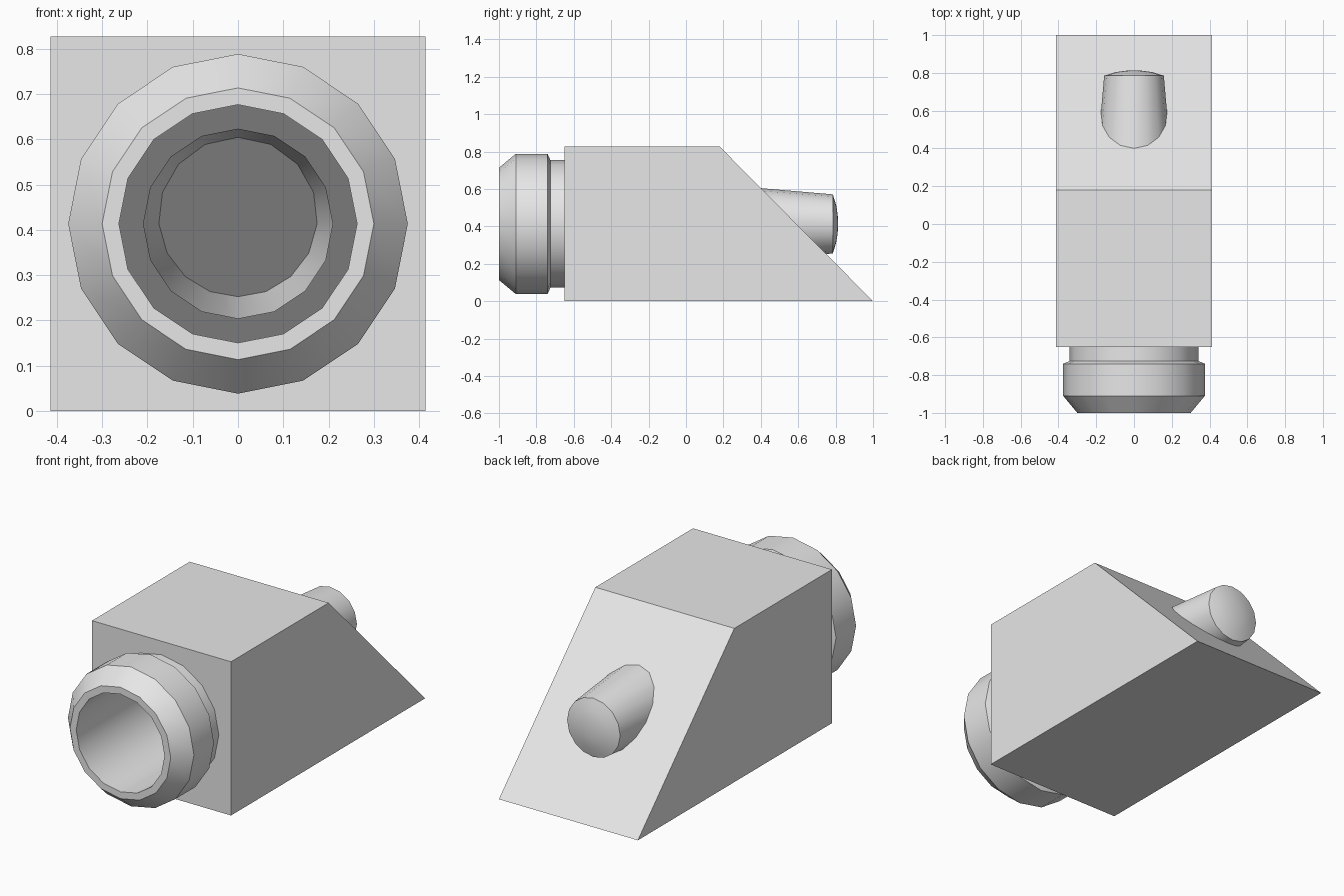
import bpy, bmesh
from math import sin, cos, tau, radians

cube = bpy.data.objects.get("Cube")
if cube:
    bpy.data.objects.remove(cube, do_unlink=True)

SIDES = 16
AXIS_Z = 0.4135
HALF_W = 0.4135
HEIGHT = 0.827
FRONT_Y = -0.65

grey = bpy.data.materials.new("light grey")
grey.use_nodes = True
grey.diffuse_color = (0.8, 0.8, 0.8, 1)
grey.node_tree.nodes["Principled BSDF"].inputs["Base Color"].default_value = (0.8, 0.8, 0.8, 1)


def finish(name, bm):
    mesh = bpy.data.meshes.new(name)
    bm.to_mesh(mesh)
    bm.free()
    mesh.materials.append(grey)
    obj = bpy.data.objects.new(name, mesh)
    bpy.context.collection.objects.link(obj)
    return obj


def ring(bm, r, y):
    angles = [tau * i / SIDES for i in range(SIDES)]
    return [bm.verts.new((r * sin(a), y, AXIS_Z + r * cos(a))) for a in angles]


def lathe(name, profile):
    """Turn a (radius, y) profile around the horizontal bore axis."""
    bm = bmesh.new()
    rings = [ring(bm, r, y) for r, y in profile]
    for a, b in zip(rings, rings[1:]):
        for i in range(SIDES):
            j = (i + 1) % SIDES
            bm.faces.new((a[i], a[j], b[j], b[i]))
    bmesh.ops.remove_doubles(bm, verts=bm.verts, dist=0.0001)
    obj = finish(name, bm)
    bpy.ops.object.select_all(action='DESELECT')
    obj.select_set(True)
    bpy.context.view_layer.objects.active = obj
    bpy.ops.object.shade_smooth_by_angle(angle=radians(30))
    return obj


# Hollow wedge body with a round opening in its front wall
bm = bmesh.new()
side = [(FRONT_Y, 0), (1, 0), (0.18, HEIGHT), (FRONT_Y, HEIGHT)]
right = [bm.verts.new((-HALF_W, y, z)) for y, z in side]
left = [bm.verts.new((HALF_W, y, z)) for y, z in side]
bm.faces.new(right)
bm.faces.new(left[::-1])
for i in range(3):
    bm.faces.new((right[i], left[i], left[i + 1], right[i + 1]))
border = [right[0], left[0], left[3], right[3]]
opening = ring(bm, 0.3, FRONT_Y)
edges = []
for loop in (border, opening):
    for a, b in zip(loop, loop[1:] + loop[:1]):
        edges.append(bm.edges.get((a, b)) or bm.edges.new((a, b)))
bmesh.ops.triangle_fill(bm, edges=edges, use_beauty=True, normal=(0, -1, 0))
bmesh.ops.recalc_face_normals(bm, faces=bm.faces)
finish("wedge_body", bm)

# Front collar: bore, flat lip, chamfer, flange and neck
lathe("front_collar", [(0.263, -0.3), (0.263, -1), (0.3, -1), (0.375, -0.91),
                       (0.375, -0.74), (0.341, -0.725), (0.341, FRONT_Y)])

# Tapered rear nozzle, open inside the body, with a shallow domed end
lathe("rear_nozzle", [(0.21, 0.18), (0.158, 0.785), (0.142, 0.79),
                      (0.1, 0.803), (0.05, 0.811), (0, 0.813)])
